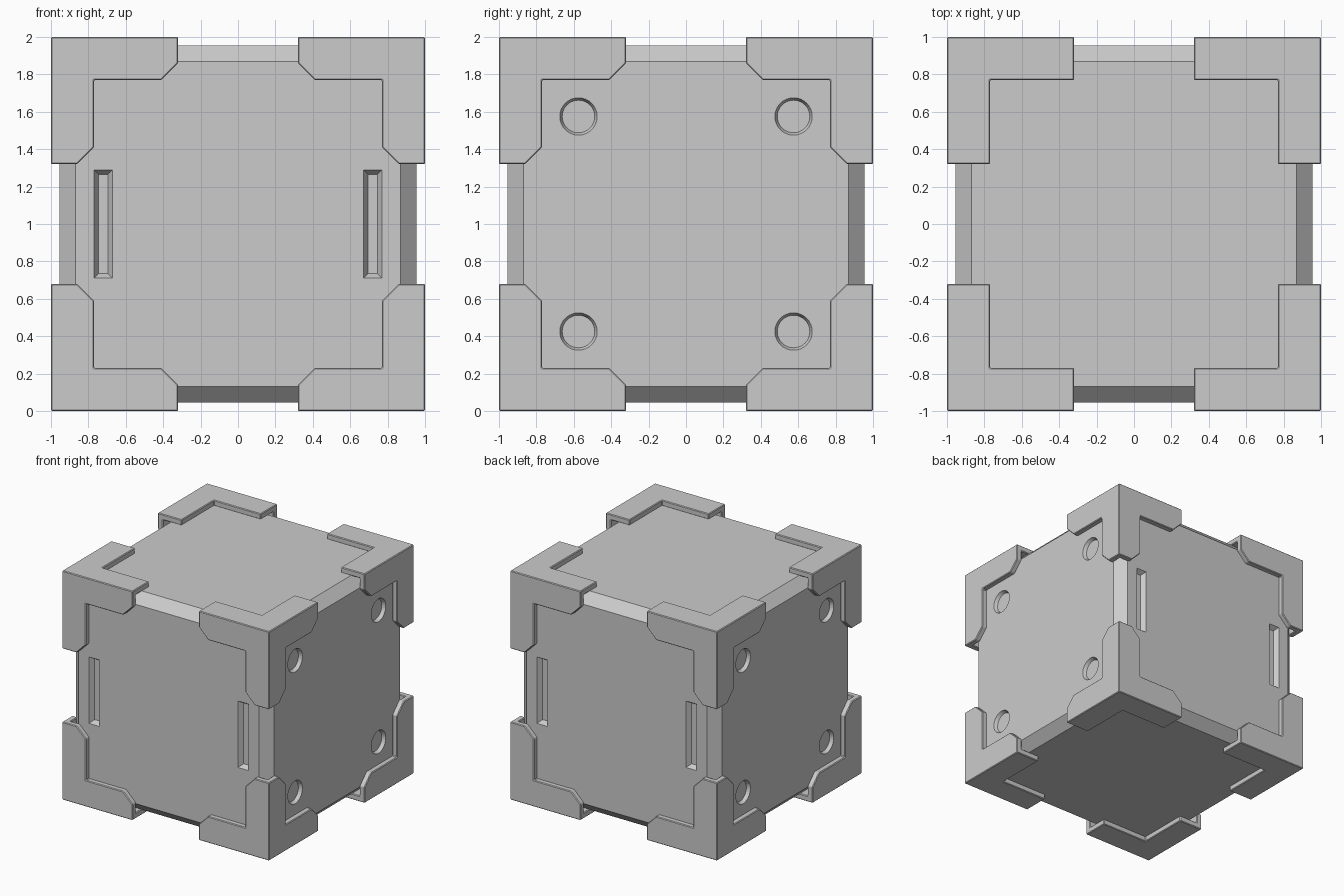
import bpy, bmesh, math
from mathutils import Vector

if "Cube" in bpy.data.objects:
    bpy.data.objects.remove(bpy.data.objects["Cube"])

HALF = 0.955      # half size of the body
CHAMFER = 0.085


def make_object(name, bm, location=(0, 0, 1)):
    mesh = bpy.data.meshes.new(name)
    bm.to_mesh(mesh)
    bm.free()
    obj = bpy.data.objects.new(name, mesh)
    obj.location = location
    bpy.context.collection.objects.link(obj)
    return obj


def add_frustum(bm, outline, inset, depth, place):
    """Tapered plug: outline(offset) gives 2D points, place(u, v, h) gives 3D."""
    rings = []
    for h in (-depth, 0.02):
        pts = outline(inset * h / depth)
        rings.append([bm.verts.new(place(u, v, HALF + h)) for u, v in pts])
    low, high = rings
    n = len(low)
    bm.faces.new(low)
    bm.faces.new(high)
    for i in range(n):
        j = (i + 1) % n
        bm.faces.new((low[i], low[j], high[j], high[i]))


def slot(o):
    w, h = 0.05 + o, 0.29 + o
    return [(-w, -h), (w, -h), (w, h), (-w, h)]


def disc(o):
    return [((0.1 + o) * math.cos(a), (0.1 + o) * math.sin(a))
            for a in (math.tau * i / 32 for i in range(32))]


# chamfered body
bm = bmesh.new()
bmesh.ops.create_cube(bm, size=2 * HALF)
bmesh.ops.bevel(bm, geom=bm.edges[:], offset=CHAMFER, segments=1, affect='EDGES')
body = make_object("crate_body", bm)

# recesses: slots on front and back, round sockets on the sides
bm = bmesh.new()
for s in (-1, 1):
    for a in (-1, 1):
        add_frustum(bm, slot, 0.025, 0.04,
                    lambda u, v, h: Vector((0.72 * a + u, s * h, v)))
        for b in (-1, 1):
            add_frustum(bm, disc, 0.013, 0.03,
                        lambda u, v, h: Vector((s * h, 0.575 * a + u, 0.575 * b + v)))
bmesh.ops.recalc_face_normals(bm, faces=bm.faces[:])
cutter = make_object("recess_cutter", bm)
cutter.hide_render = True

cut = body.modifiers.new("recesses", 'BOOLEAN')
cut.operation = 'DIFFERENCE'
cut.solver = 'EXACT'
cut.object = cutter
bpy.context.view_layer.objects.active = body
bpy.ops.object.modifier_apply(modifier=cut.name)
bpy.data.objects.remove(cutter)

# corner bracket: three L-shaped plates meeting at one corner
side_plate = [(1, 1), (.32, 1), (.32, .86), (.41, .77),
              (.77, .77), (.77, .41), (.86, .32), (1, .32)]
top_plate = [(1, 1), (.32, 1), (.32, .77), (.77, .77), (.77, .32), (1, .32)]
bm = bmesh.new()
for outline, place, normal in (
        (side_plate, lambda u, v: (u, 1, v), Vector((0, 1, 0))),
        (side_plate, lambda u, v: (1, u, v), Vector((1, 0, 0))),
        (top_plate, lambda u, v: (u, v, 1), Vector((0, 0, 1)))):
    face = bm.faces.new([bm.verts.new(place(u, v)) for u, v in outline])
    face.normal_update()
    if face.normal.dot(normal) < 0:
        face.normal_flip()
bmesh.ops.remove_doubles(bm, verts=bm.verts[:], dist=0.001)
brackets = make_object("corner_brackets", bm)

shell = brackets.modifiers.new("thickness", 'SOLIDIFY')
shell.thickness = 0.05
shell.offset = -1
shell.use_even_offset = True
edge = brackets.modifiers.new("soft_edges", 'BEVEL')
edge.width = 0.006
edge.segments = 1
edge.limit_method = 'ANGLE'
mirror = brackets.modifiers.new("all_corners", 'MIRROR')
mirror.use_axis = (True, True, True)
mirror.use_mirror_merge = False
